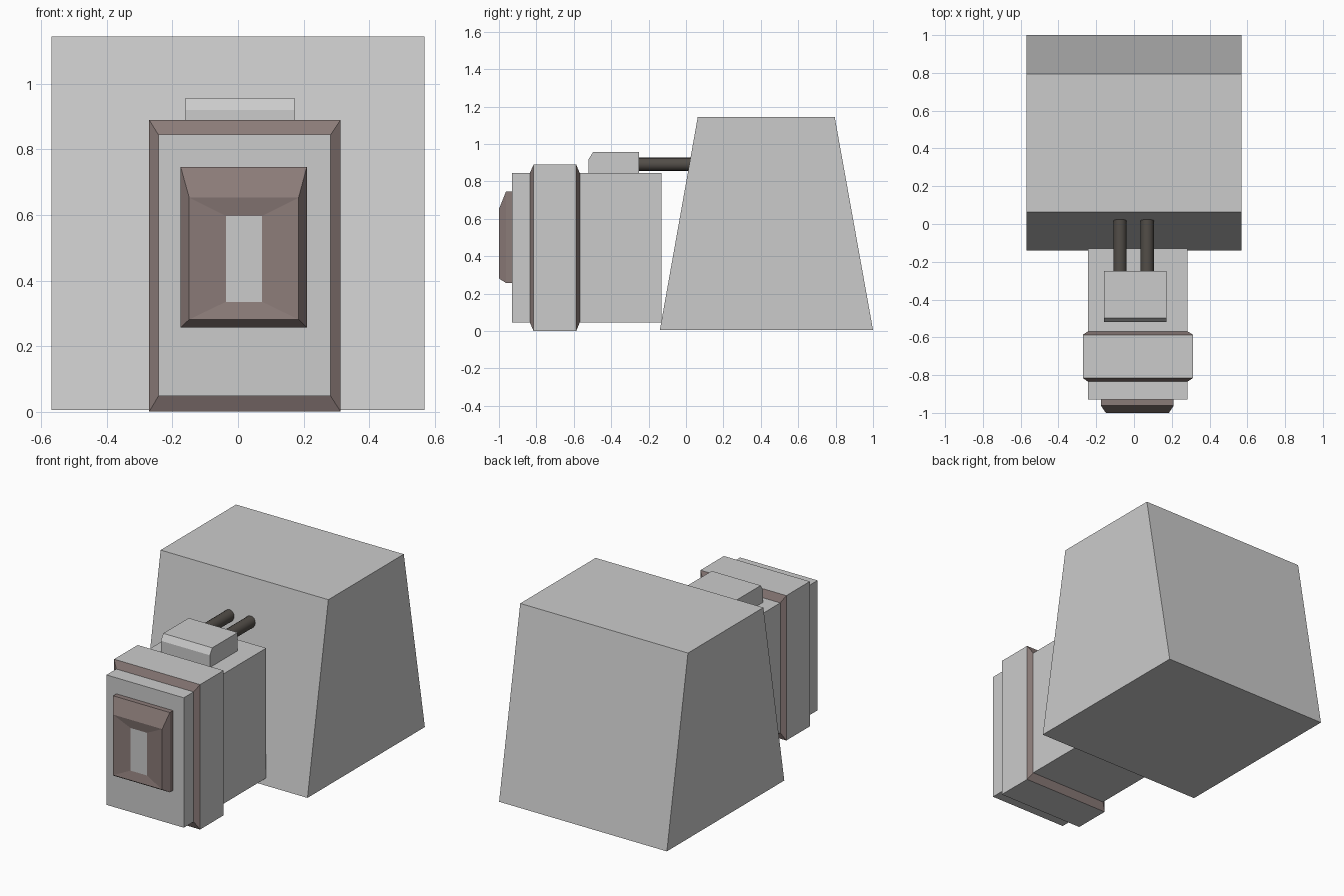
import bpy
import bmesh
import math

if "Cube" in bpy.data.objects:
    bpy.data.objects.remove(bpy.data.objects["Cube"])


def material(name, color):
    m = bpy.data.materials.new(name)
    m.diffuse_color = (*color, 1)
    m.use_nodes = True
    m.node_tree.nodes["Principled BSDF"].inputs["Base Color"].default_value = m.diffuse_color
    return m


grey = material("grey", (0.8, 0.8, 0.8))
brown = material("brown", (0.26, 0.20, 0.19))
dark = material("dark", (0.085, 0.075, 0.065))


def finish(name, bm, mats=()):
    bmesh.ops.recalc_face_normals(bm, faces=bm.faces)
    mesh = bpy.data.meshes.new(name)
    bm.to_mesh(mesh)
    bm.free()
    for m in mats:
        mesh.materials.append(m)
    ob = bpy.data.objects.new(name, mesh)
    bpy.context.collection.objects.link(ob)
    return ob


def prism(name, profile, x0, x1):
    """Extrude a (y, z) profile along x."""
    bm = bmesh.new()
    face = bm.faces.new([bm.verts.new((x0, y, z)) for y, z in profile])
    ext = bmesh.ops.extrude_face_region(bm, geom=[face])
    verts = [v for v in ext["geom"] if isinstance(v, bmesh.types.BMVert)]
    bmesh.ops.translate(bm, verts=verts, vec=(x1 - x0, 0, 0))
    return finish(name, bm)


def loft(name, sections, brown_steps):
    """Join (y, rectangle) sections along y; listed steps are brown."""
    bm = bmesh.new()
    rings = [[bm.verts.new((x, y, z)) for x, z in
              ((x0, z0), (x1, z0), (x1, z1), (x0, z1))]
             for y, (x0, x1, z0, z1) in sections]
    for step, (a, b) in enumerate(zip(rings, rings[1:])):
        for i in range(4):
            j = (i + 1) % 4
            f = bm.faces.new((a[i], a[j], b[j], b[i]))
            f.material_index = int(step in brown_steps)
    bm.faces.new(rings[0])
    bm.faces.new(rings[-1])
    return finish(name, bm, (grey, brown))


# Tapered main block
prism("tapered_block", [(-0.14, 0.005), (1.0, 0.005), (0.795, 1.145), (0.063, 1.145)],
      -0.57, 0.57)

# Front housing with raised band and brown chamfers
core = (-0.243, 0.283, 0.047, 0.845)
band = (-0.271, 0.313, 0.0, 0.89)
loft("front_housing",
     [(-0.93, core), (-0.835, core), (-0.815, band),
      (-0.587, band), (-0.568, core), (-0.13, core)], {1, 3})

# Front bezel, with a shallow dished face around a grey window
rim = (-0.175, 0.21, 0.257, 0.747)
loft("front_bezel",
     [(-0.93, rim), (-0.962, rim),
      (-1.0, (-0.149, 0.185, 0.281, 0.653)),
      (-0.99, (-0.037, 0.074, 0.335, 0.597))], {0, 1, 2})

# Connector block on top of the housing
prism("connector_block",
      [(-0.52, 0.845), (-0.25, 0.845), (-0.25, 0.957), (-0.497, 0.957), (-0.52, 0.92)],
      -0.16, 0.173)

# Two rods from the connector into the main block
for side, x in (("left", -0.074), ("right", 0.07)):
    bpy.ops.mesh.primitive_cylinder_add(vertices=16, radius=0.035, depth=0.30,
                                        location=(x, -0.10, 0.892),
                                        rotation=(math.pi / 2, 0, 0))
    rod = bpy.context.object
    rod.name = side + "_rod"
    rod.data.materials.append(dark)
    bpy.ops.object.shade_smooth_by_angle()
